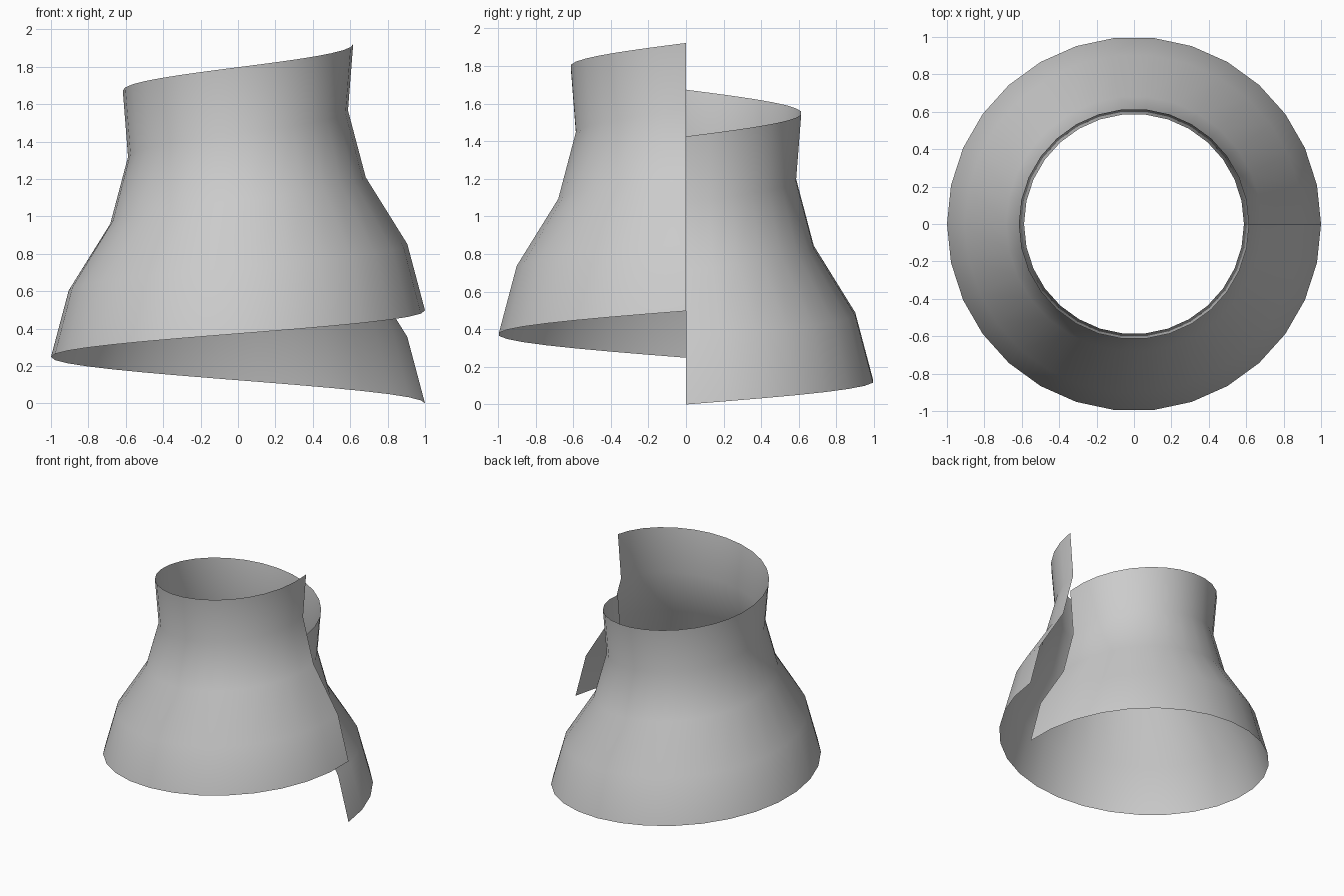
import bpy, bmesh
from math import cos, sin, tau

if "Cube" in bpy.data.objects:
    bpy.data.objects.remove(bpy.data.objects["Cube"])

# Profile (radius, height) of the shell wall, swept one full turn upwards
PROFILE = [(1.0, 0.0), (0.905, 0.356), (0.683, 0.712), (0.588, 1.07), (0.616, 1.425)]
STEPS = 30
RISE = 0.497

# Helical shell: one turn of the profile, rising anticlockwise from +x
bm = bmesh.new()
columns = []
for i in range(STEPS + 1):
    t = i / STEPS
    a = tau * t
    columns.append([bm.verts.new((r * cos(a), r * sin(a), z + RISE * t)) for r, z in PROFILE])

for left, right in zip(columns, columns[1:]):
    for j in range(len(PROFILE) - 1):
        face = bm.faces.new((left[j], right[j], right[j + 1], left[j + 1]))
        face.smooth = True

mesh = bpy.data.meshes.new("helical_shell")
bm.to_mesh(mesh)
bm.free()
shell = bpy.data.objects.new("helical_shell", mesh)
bpy.context.collection.objects.link(shell)
